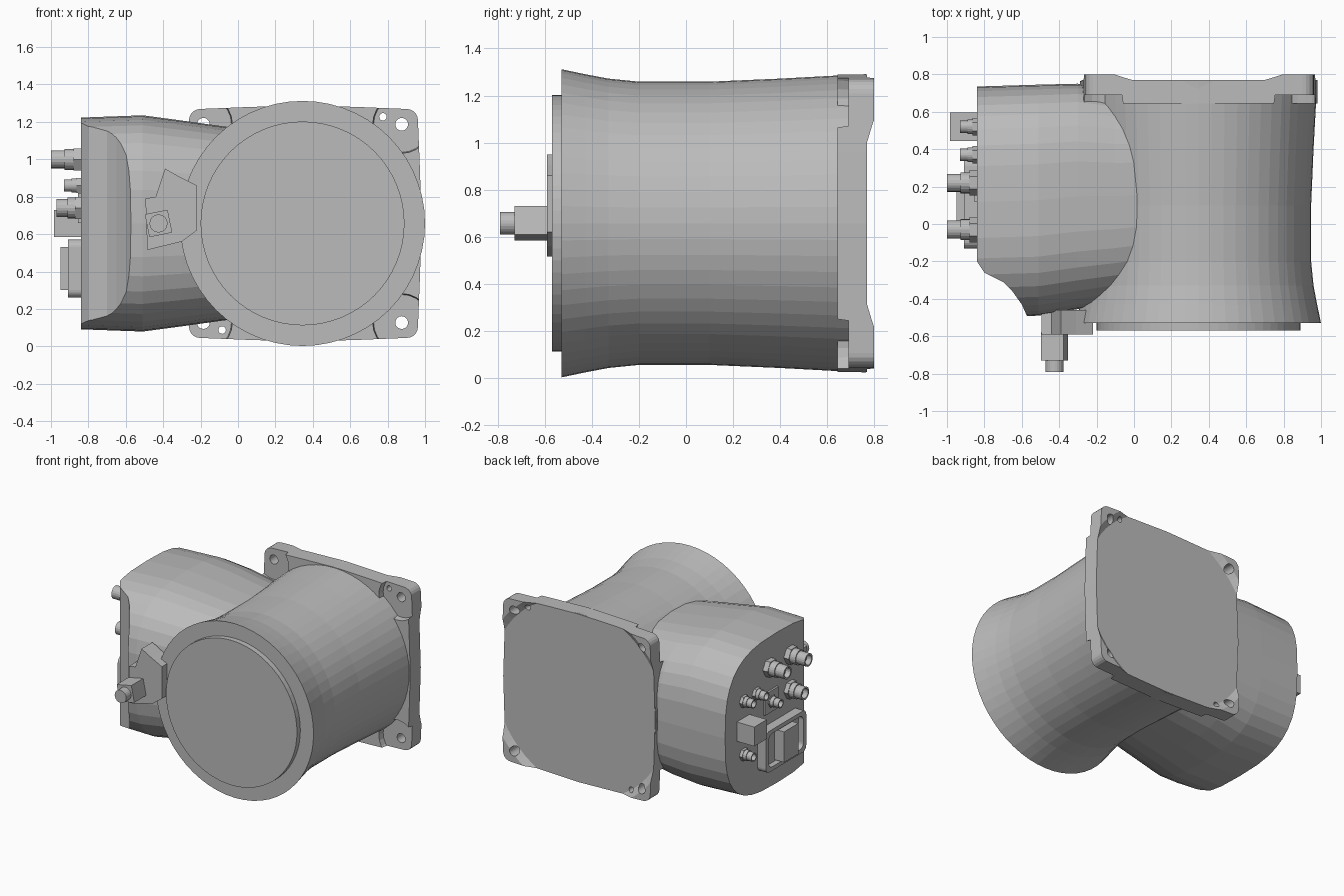
import bpy, bmesh, math
from math import cos, sin, pi

if "Cube" in bpy.data.objects:
    bpy.data.objects.remove(bpy.data.objects["Cube"])

grey = bpy.data.materials.new("light_grey")
grey.diffuse_color = (0.5, 0.5, 0.5, 1)
grey.use_nodes = True
grey.node_tree.nodes["Principled BSDF"].inputs["Base Color"].default_value = grey.diffuse_color
CX, CZ = 0.345, 0.657   # axis of the main housing


def loft(name, rings):
    """Skin a list of equal-length point rings and cap both ends."""
    bm = bmesh.new()
    vs = [[bm.verts.new(p) for p in r] for r in rings]
    n = len(vs[0])
    for a, b in zip(vs, vs[1:]):
        for i in range(n):
            j = (i + 1) % n
            bm.faces.new((a[i], a[j], b[j], b[i]))
    bm.faces.new(vs[0])
    bm.faces.new(vs[-1])
    bmesh.ops.recalc_face_normals(bm, faces=bm.faces)
    me = bpy.data.meshes.new(name)
    bm.to_mesh(me)
    bm.free()
    me.materials.append(grey)
    ob = bpy.data.objects.new(name, me)
    bpy.context.collection.objects.link(ob)
    return ob


def lathe_y(name, x, z, prof, n=48, off=0.0):
    """prof: (y, radius) pairs around an axis parallel to y."""
    return loft(name, [[(x + r * cos(2 * pi * i / n + off), y, z + r * sin(2 * pi * i / n + off))
                        for i in range(n)] for y, r in prof])


def lathe_x(name, y, z, prof, n=20):
    return loft(name, [[(x, y + r * cos(2 * pi * i / n), z + r * sin(2 * pi * i / n))
                        for i in range(n)] for x, r in prof])


def rrect(w, h, r, bow=0.0, n=5):
    """Rounded rectangle outline with half sizes w, h; the sides may bow outward."""
    pts = []
    for k, (sx, sy) in enumerate(((1, 1), (-1, 1), (-1, -1), (1, -1))):
        for i in range(n + 1):
            a = (k + i / n) * pi / 2
            pts.append((sx * (w - r) + r * cos(a), sy * (h - r) + r * sin(a)))
        nx = ((0, h + bow), (-w - bow, 0), (0, -h - bow), (w + bow, 0))[k]
        for t in (-0.5, 0, 0.5):
            f = 1 - t * t * 2 if t else 1
            if k % 2 == 0:
                pts.append((t * w * (-1 if k == 0 else 1), math.copysign(h + bow * f, nx[1])))
            else:
                pts.append((math.copysign(w + bow * f, nx[0]), t * h * (-1 if k == 1 else 1)))
    return pts


def fix_order(pts):
    """Sort outline points by angle."""
    return sorted(pts, key=lambda p: math.atan2(p[1], p[0]))


def box(name, x0, x1, y0, y1, z0, z1):
    return loft(name, [[(x, y0, z0), (x, y1, z0), (x, y1, z1), (x, y0, z1)] for x in (x0, x1)])


def cut(ob, cutter):
    cutter.hide_render = True
    m = ob.modifiers.new("cut", 'BOOLEAN')
    m.operation = 'DIFFERENCE'
    m.solver = 'EXACT'
    m.object = cutter
    bpy.context.view_layer.objects.active = ob
    bpy.ops.object.modifier_apply(modifier=m.name)
    bpy.data.objects.remove(cutter, do_unlink=True)


# Main waisted housing and front disc
lathe_y("main_housing", CX, CZ, [(-0.53, 0.655), (-0.43, 0.634), (-0.33, 0.615), (-0.2, 0.602),
                                 (0.1, 0.602), (0.4, 0.615), (0.64, 0.628), (0.765, 0.634)], 56)
lathe_y("front_disc", CX, CZ, [(-0.57, 0.545), (-0.52, 0.545)], 64)

# Rear mounting plate with raised corner pads, pockets and bolt holes
outline = fix_order(rrect(0.612, 0.612, 0.06, 0.02))
plate = loft("mounting_plate", [[(CX + 0.005 + u, y, CZ + v) for u, v in outline] for y in (0.645, 0.8)])
cut(plate, lathe_y("pad_cutter", CX, CZ, [(0.77, 0.715), (0.82, 0.795)], 64))
for sx in (-1, 1):
    for sz in (-1, 1):
        x, z = CX + 0.53 * sx, CZ + 0.53 * sz
        cut(plate, lathe_y("pocket_cutter", x, z, [(0.6, 0.16), (0.69, 0.15)], 24))
        cut(plate, lathe_y("hole_cutter", x, z, [(0.6, 0.034), (0.9, 0.034)], 20))
for s in (-1, 1):
    cut(plate, lathe_y("pin_cutter", CX + 0.43 * s, CZ + 0.57 * s, [(0.6, 0.02), (0.9, 0.02)], 16))

# Side housing: rounded-square sections tapering into the main housing
rings = []
for x, y0, y1, hz in ((-0.84, -0.5, 0.735, 0.566), (-0.51, -0.49, 0.745, 0.578), (-0.3, -0.455, 0.75, 0.55),
                      (-0.1, -0.42, 0.72, 0.522), (0.1, -0.38, 0.7, 0.495)):
    ring = []
    for i in range(36):
        a = 2 * pi * i / 36
        c, s = cos(a), sin(a)
        ring.append((x, (y0 + y1) / 2 + (y1 - y0) / 2 * math.copysign(abs(c) ** 0.667, c),
                     CZ + hz * math.copysign(abs(s) ** 0.667, s)))
    rings.append(ring)
side = loft("side_housing", rings)

# Scooped front corner of the side housing
scoop = [(-1, -0.2), (-0.84, -0.2), (-0.8, -0.26), (-0.7, -0.31), (-0.65, -0.36), (-0.6, -0.43),
         (-0.56, -0.52), (-0.56, -0.8), (-1, -0.8)]
cut(side, loft("scoop_cutter", [[(x, y, z) for x, y in scoop] for z in (-0.2, 1.5)]))

# Round connectors on the end panel
for i, (y, z, tip, k) in enumerate(((0.22, 1.0, -1.0, 1), (-0.03, 1.0, -1.0, 1), (-0.03, 0.74, -0.97, 1),
                                    (0.52, 0.86, -0.93, 0.68), (0.37, 0.86, -0.93, 0.68),
                                    (0.2, 0.74, -0.93, 0.68), (0.52, 0.46, -0.93, 0.68))):
    d = tip + 0.84
    lathe_x("connector_nut_%d" % i, y, z, [(-0.83, 0.068 * k), (-0.84 + d * 0.25, 0.068 * k)], 6)
    lathe_x("connector_%d" % i, y, z, [(-0.83, 0.056 * k), (-0.84 + d * 0.55, 0.056 * k),
                                       (-0.84 + d * 0.55, 0.048 * k), (tip, 0.048 * k),
                                       (tip, 0.036 * k), (tip + 0.04, 0.036 * k)])
box("connector_plate", -0.855, -0.83, 0.12, 0.28, 0.66, 0.82)

# Square socket and power inlet
box("square_socket", -0.985, -0.83, 0.445, 0.595, 0.585, 0.73)
frame = [(-0.83, 0.24, 0.155), (-0.91, 0.24, 0.155), (-0.91, 0.205, 0.125), (-0.87, 0.205, 0.125)]
loft("inlet_frame", [[(x, 0.11 + u, 0.415 + v) for u, v in fix_order(rrect(w, h, 0.04))]
                     for x, w, h in frame])
box("inlet_plug", -0.95, -0.86, 0.02, 0.19, 0.30, 0.53)

# Front bracket with its nut and knob
bracket = [(-0.485, 0.515), (-0.3, 0.56), (-0.22, 0.62), (-0.22, 0.86), (-0.31, 0.905), (-0.39, 0.95),
           (-0.44, 0.80), (-0.495, 0.79)]
loft("bracket", [[(x, y, z) for x, z in bracket] for y in (-0.59, -0.46)])
lathe_y("knob_nut", -0.425, 0.657, [(-0.73, 0.088), (-0.58, 0.088)], 4, pi / 4 + 0.2)
lathe_y("knob", -0.425, 0.657, [(-0.79, 0.048), (-0.72, 0.048)], 24)
